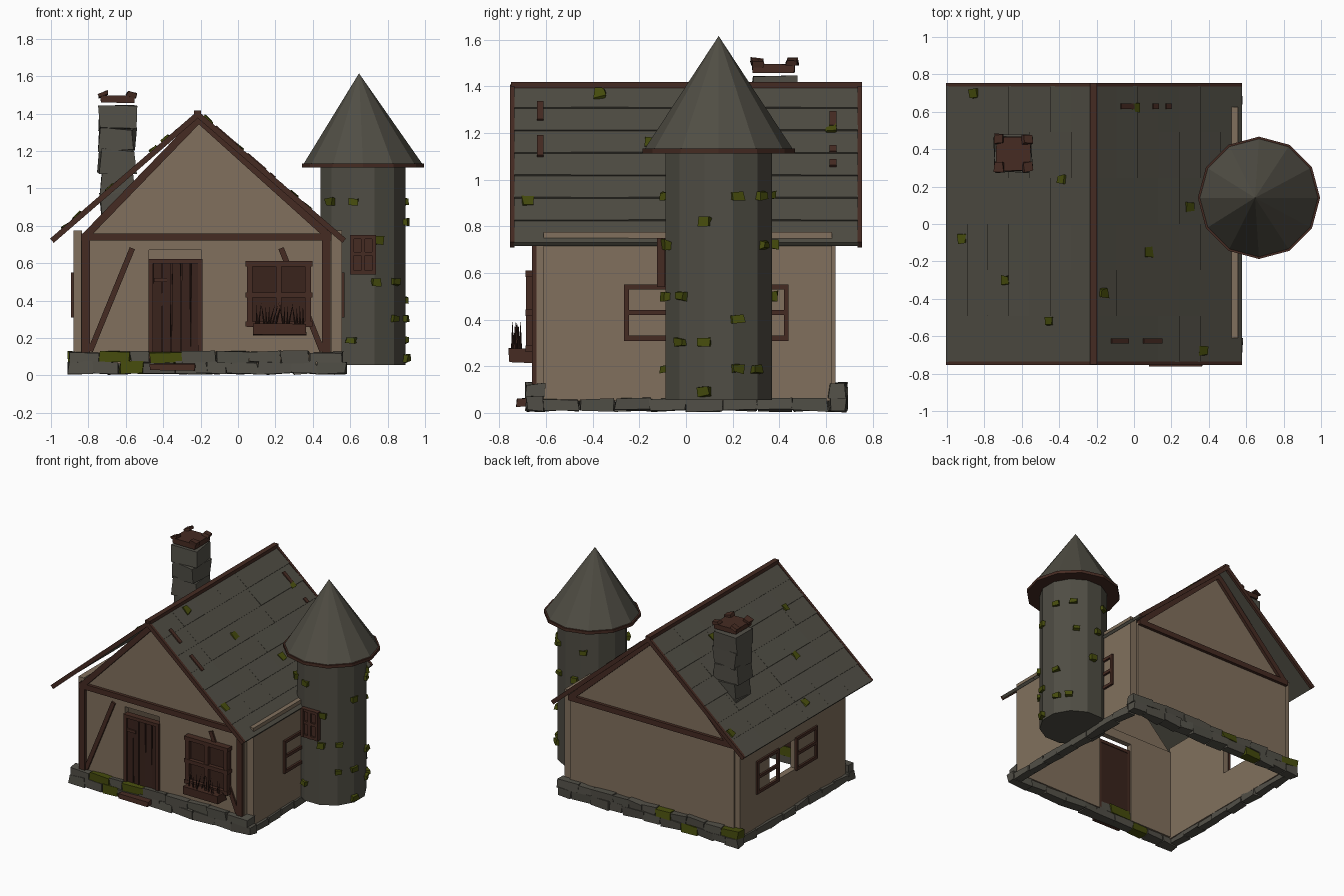
import bpy, bmesh, math, random
from mathutils import Matrix, Vector

random.seed(4)
cube = bpy.data.objects.get("Cube")
if cube:
    bpy.data.objects.remove(cube, do_unlink=True)


def material(name, r, g, b):
    m = bpy.data.materials.new(name)
    m.use_nodes = True
    m.diffuse_color = (r, g, b, 1)
    node = m.node_tree.nodes["Principled BSDF"]
    node.inputs["Base Color"].default_value = (r, g, b, 1)
    node.inputs["Roughness"].default_value = 0.9
    return m


PLASTER = material("plaster", 0.22, 0.163, 0.11)
STONE = material("grey stone", 0.085, 0.08, 0.064)
SLATE = material("roof slate", 0.08, 0.075, 0.058)
WOOD = material("brown timber", 0.06, 0.024, 0.016)
DARK = material("dark wood", 0.042, 0.017, 0.012)
MOSS = material("moss", 0.062, 0.073, 0.004)


def box(bm, centre, size, rot=None, jitter=0.0):
    """Box with optional rotation and rough corners."""
    mat = Matrix.Translation(centre) @ (rot or Matrix()) @ Matrix.Diagonal((*size, 1))
    for v in bmesh.ops.create_cube(bm, size=1, matrix=mat)["verts"]:
        v.co += Vector(random.uniform(-jitter, jitter) for _ in range(3))


def span(bm, x0, x1, y0, y1, z0, z1, jitter=0.0):
    box(bm, ((x0 + x1) / 2, (y0 + y1) / 2, (z0 + z1) / 2), (x1 - x0, y1 - y0, z1 - z0), None, jitter)


def beam(bm, a, b, y, depth, thick):
    """Straight board between two (x, z) points."""
    dx, dz = b[0] - a[0], b[1] - a[1]
    rot = Matrix.Rotation(-math.atan2(dz, dx), 4, 'Y')
    box(bm, ((a[0] + b[0]) / 2, y, (a[1] + b[1]) / 2), (math.hypot(dx, dz), depth, thick), rot)


def finish(bm, name, mat):
    bmesh.ops.recalc_face_normals(bm, faces=bm.faces)
    me = bpy.data.meshes.new(name)
    bm.to_mesh(me)
    bm.free()
    me.materials.append(mat)
    ob = bpy.data.objects.new(name, me)
    bpy.context.collection.objects.link(ob)
    return ob


# Walls, built around the door and side window openings
bm = bmesh.new()
span(bm, -0.84, -0.475, -0.64, -0.6, 0.06, 0.74)
span(bm, -0.195, 0.5, -0.64, -0.6, 0.06, 0.74)
span(bm, -0.475, -0.195, -0.64, -0.6, 0.67, 0.74)
finish(bm, "front_wall", PLASTER)
bm = bmesh.new()
span(bm, -0.84, 0.5, 0.6, 0.64, 0.06, 0.74)
finish(bm, "back_wall", PLASTER)
for name, x0, x1 in (("left_hand_wall", -0.88, -0.835), ("tower_side_wall", 0.5, 0.555)):
    bm = bmesh.new()
    span(bm, x0, x1, -0.61, -0.03, 0.05, 0.775)
    span(bm, x0, x1, 0.28, 0.625, 0.05, 0.775)
    span(bm, x0, x1, -0.03, 0.28, 0.05, 0.32)
    span(bm, x0, x1, -0.03, 0.28, 0.54, 0.775)
    finish(bm, name, PLASTER)

# Gables and their timbers
APEX = (-0.21, 1.37)
for name, s in (("front", -1), ("back", 1)):
    bm = bmesh.new()
    rings = [[bm.verts.new((x, s * y, z)) for x, z in ((-0.84, 0.735), (0.5, 0.735), APEX)]
             for y in (0.61, 0.64)]
    for r in rings:
        bm.faces.new(r)
    for i in range(3):
        j = (i + 1) % 3
        bm.faces.new((rings[0][i], rings[0][j], rings[1][j], rings[1][i]))
    finish(bm, name + "_gable", PLASTER)
    bm = bmesh.new()
    beam(bm, (-0.84, 0.74), (0.5, 0.74), s * 0.645, 0.035, 0.04)
    beam(bm, (-0.82, 0.74), APEX, s * 0.645, 0.035, 0.04)
    beam(bm, (0.49, 0.74), APEX, s * 0.645, 0.035, 0.04)
    if s < 0:
        for x in (-0.815, 0.472):
            beam(bm, (x, 0.08), (x, 0.74), -0.645, 0.03, 0.045)
        beam(bm, (-0.79, 0.13), (-0.565, 0.68), -0.643, 0.02, 0.03)
        beam(bm, (0.45, 0.13), (0.23, 0.68), -0.643, 0.02, 0.03)
    finish(bm, name + "_timber_frame", WOOD)

# Roof: two slabs with rough slate courses, edge boards and a ridge
RIDGE = Vector((-0.215, 1.395))
trim = bmesh.new()
slopes = {}
for name, eave in (("left_hand", Vector((-0.995, 0.72))), ("tower_side", Vector((0.568, 0.72)))):
    d = eave - RIDGE
    n = Vector((d.y, -d.x)).normalized()
    n = n if n.y > 0 else -n
    slopes[name] = (d, n)
    bm = bmesh.new()
    beam(bm, RIDGE, eave, 0, 1.48, 0.014)
    for i in range(7):
        for j in range(6):
            lift = random.uniform(0.008, 0.013)
            beam(bm, RIDGE + d * (i / 7) + n * 0.005, RIDGE + d * ((i + 1) / 7) + n * lift,
                 -0.615 + j * 0.246, 0.246, 0.008)
    finish(bm, name + "_roof", SLATE)
    for y in (-0.745, 0.745):
        beam(trim, RIDGE, eave, y, 0.02, 0.03)
span(trim, -0.235, -0.197, -0.75, 0.755, 1.385, 1.417)
finish(trim, "roof_edge_boards", WOOD)

# Bare battens showing through the slates
bm = bmesh.new()
d, n = slopes["tower_side"]
for y, x0, x1 in ((-0.625, -0.13, -0.04), (-0.625, 0.04, 0.14), (0.63, -0.08, -0.01),
                  (0.63, 0.09, 0.12), (0.63, 0.16, 0.19)):
    a, b = (RIDGE + d * ((x - RIDGE.x) / d.x) + n * 0.016 for x in (x0, x1))
    beam(bm, a, b, y, 0.028, 0.009)
finish(bm, "roof_battens", WOOD)

# Chimney of rough stone blocks with a loose cap
bm = bmesh.new()
for i in range(5):
    z = 0.86 + i * 0.115
    s = 0.17 + i * 0.007
    box(bm, (-0.645, 0.38, z + 0.057), (s, s, 0.118),
        Matrix.Rotation(random.uniform(-0.08, 0.08), 4, 'Z'), 0.012)
finish(bm, "chimney", STONE)
bm = bmesh.new()
box(bm, (-0.645, 0.375, 1.477), (0.18, 0.18, 0.036), None, 0.003)
for sx in (-1, 1):
    for sy in (-1, 1):
        box(bm, (-0.645 + sx * 0.075, 0.38 + sy * 0.075, 1.502), (0.05, 0.05, 0.022),
            Matrix.Rotation(0.3 * sx, 4, 'Y'), 0.006)
finish(bm, "chimney_cap", WOOD)

# Round tower with a pointed roof
TX, TY = 0.668, 0.14


def ring_solid(name, r0, r1, z0, z1, mat, turn=0.0):
    bm = bmesh.new()
    bmesh.ops.create_cone(bm, cap_ends=True, segments=12, radius1=r0, radius2=r1, depth=z1 - z0,
                          matrix=Matrix.Translation((TX, TY, (z0 + z1) / 2)) @ Matrix.Rotation(turn, 4, 'Z'))
    return finish(bm, name, mat)


ring_solid("tower", 0.236, 0.236, 0.055, 1.13, SLATE, math.radians(15))
ring_solid("tower_roof_rim", 0.327, 0.327, 1.112, 1.134, WOOD)
cone = ring_solid("tower_roof", 0.318, 0.0, 1.13, 1.615, SLATE)
for v in cone.data.vertices:
    if v.co.z > 1.5:
        v.co.x -= 0.021

# Tower window
bm = bmesh.new()
box(bm, (TX, -0.098, 0.645), (0.12, 0.02, 0.19))
for x in (0.609, 0.668, 0.727):
    span(bm, x - 0.011, x + 0.011, -0.125, -0.09, 0.54, 0.75)
for z in (0.55, 0.65, 0.74):
    span(bm, 0.6, 0.737, -0.122, -0.09, z - 0.01, z + 0.01)
finish(bm, "tower_window", WOOD)

# Door with uneven planks and a frame
bm = bmesh.new()
for i in range(5):
    x = -0.455 + i * 0.051
    span(bm, x, x + 0.046, -0.645, -0.622, 0.07, 0.605, 0.004)
span(bm, -0.46, -0.21, -0.628, -0.615, 0.07, 0.6)
finish(bm, "door", DARK)
bm = bmesh.new()
for x in (-0.467, -0.203):
    span(bm, x - 0.012, x + 0.012, -0.655, -0.61, 0.07, 0.62)
span(bm, -0.479, -0.191, -0.657, -0.61, 0.598, 0.622)
span(bm, -0.45, -0.38, -0.655, -0.64, 0.5, 0.52)
span(bm, -0.47, -0.23, -0.725, -0.64, 0.03, 0.062, 0.006)
finish(bm, "door_frame_and_step", WOOD)

# Front window, planter and dry stalks
bm = bmesh.new()
span(bm, 0.05, 0.39, -0.66, -0.635, 0.26, 0.6)
finish(bm, "window_panel", DARK)
bm = bmesh.new()
for x in (0.062, 0.218, 0.374):
    span(bm, x - 0.015, x + 0.015, -0.685, -0.64, 0.26, 0.61)
for z in (0.275, 0.43, 0.597):
    span(bm, 0.04, 0.397, -0.688, -0.64, z - 0.014, z + 0.014)
span(bm, 0.08, 0.365, -0.76, -0.66, 0.215, 0.275, 0.003)
finish(bm, "window_frame_and_planter", WOOD)
bm = bmesh.new()
for i in range(16):
    lean = Matrix.Rotation(random.uniform(-0.3, 0.3), 4, 'Y')
    bmesh.ops.create_cone(bm, segments=4, radius1=0.006, radius2=0.0, depth=random.uniform(0.1, 0.14),
                          matrix=Matrix.Translation((0.1 + i * 0.0165, random.uniform(-0.745, -0.705), 0.325)) @ lean)
finish(bm, "planter_stalks", DARK)

# Open casements on both side walls
for name, x in (("left_hand", -0.885), ("tower_side", 0.561)):
    bm = bmesh.new()
    for y0, y1 in ((-0.265, -0.02), (0.18, 0.44)):
        for y in (y0, y1 - 0.02):
            span(bm, x - 0.009, x + 0.009, y, y + 0.02, 0.31, 0.55)
        for z in (0.32, 0.43, 0.54):
            span(bm, x - 0.009, x + 0.009, y0, y1, z - 0.011, z + 0.011)
    finish(bm, name + "_casements", WOOD)

# Foundation stones: double row front and back, single row on the sides
stones, moss = bmesh.new(), bmesh.new()
for y in (-0.645, 0.65):
    for z0, z1 in ((0.01, 0.072), (0.068, 0.125)):
        x = -0.905
        while x < 0.55:
            w = min(random.uniform(0.1, 0.19), 0.575 - x)
            bm = moss if random.random() < 0.15 else stones
            span(bm, x, x + w, y - 0.037, y + 0.037, z0, z1, 0.008)
            x += w
for x in (-0.87, 0.54):
    for i in range(8):
        y = -0.61 + i * 0.1525
        span(stones, x - 0.03, x + 0.03, y, y + 0.15, 0.01, 0.06, 0.007)
finish(stones, "foundation_stones", STONE)

# Moss clumps on the tower and the roof
for a, z in ((-137, .93), (-102, .93), (20, .93), (50, .93), (-15, .82), (-70, .72), (55, .72), (95, .72),
             (-72, .5), (-43, .5), (85, .5), (20, .4), (-43, .3), (-15, .3), (-105, .19), (20, .19),
             (43, .19), (-15, .09), (110, .93), (130, .4)):
    t = math.radians(a)
    box(moss, (TX + 0.236 * math.cos(t), TY + 0.236 * math.sin(t), z), (0.035, 0.05, 0.035),
        Matrix.Rotation(t, 4, 'Z'), 0.007)
for x, y in ((-.85, .7), (-.91, -.08), (-.38, .24), (-.68, -.3), (-.44, -.52), (0, .62),
             (.29, .09), (.07, -.15), (-.17, -.37), (.36, -.68)):
    d, n = slopes["left_hand" if x < RIDGE.x else "tower_side"]
    p = RIDGE + d * ((x - RIDGE.x) / d.x) + n * 0.012
    box(moss, (p.x, y, p.y), (0.05, 0.045, 0.018), Matrix.Rotation(-math.atan2(d.y, d.x), 4, 'Y'), 0.007)
finish(moss, "moss_clumps", MOSS)
